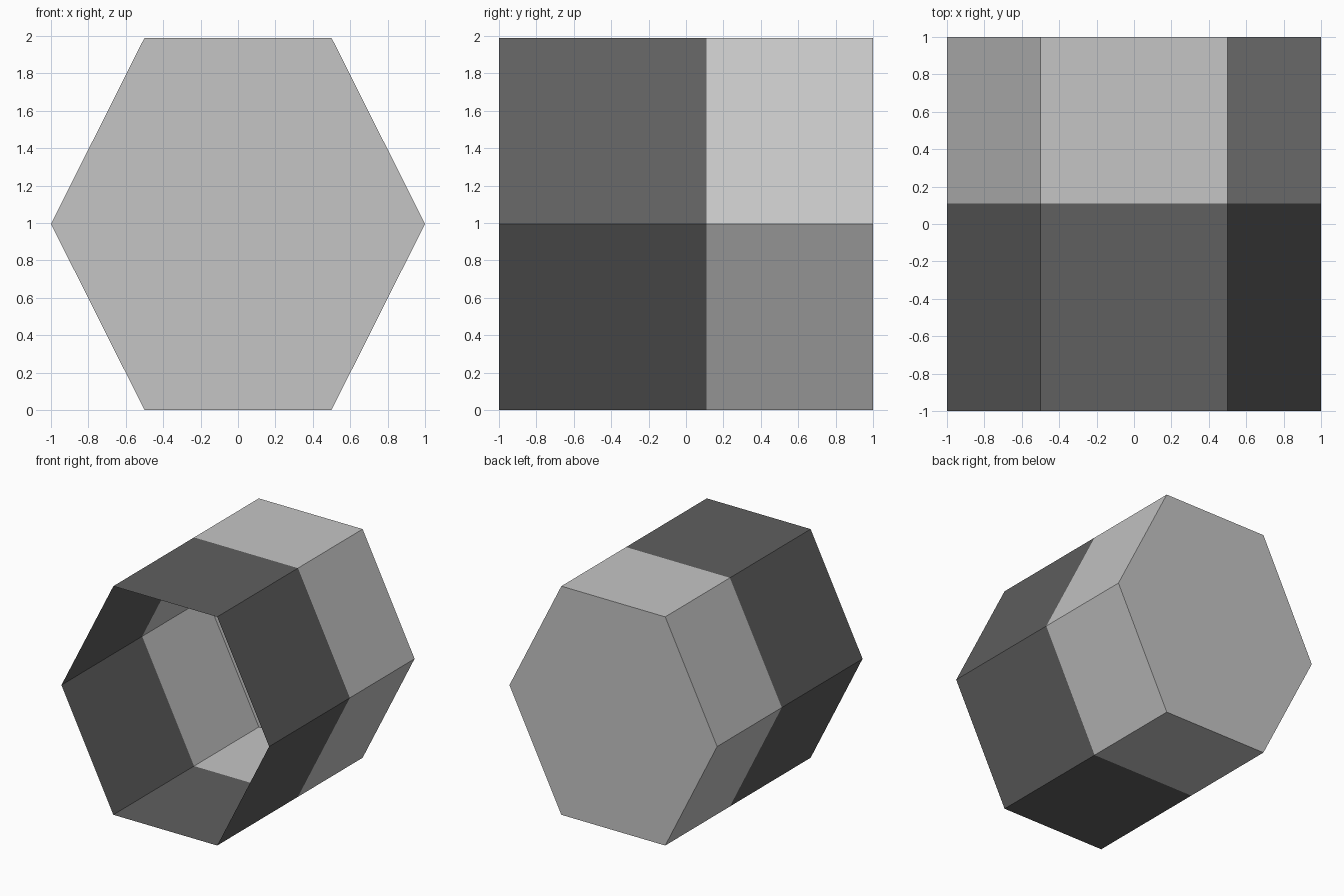
import bpy
import bmesh
from mathutils import Matrix, Vector

cube = bpy.data.objects.get("Cube")
if cube:
    bpy.data.objects.remove(cube, do_unlink=True)

HALF_HEIGHT = 0.995
FRONT, SEAM, BACK = -1.0, 0.11, 1.0


def make_material(name, value):
    mat = bpy.data.materials.new(name)
    mat.use_nodes = True
    colour = (value, value, value, 1.0)
    mat.diffuse_color = colour
    mat.node_tree.nodes["Principled BSDF"].inputs["Base Color"].default_value = colour
    return mat


# Closed six-sided tube, its flat sides at top and bottom
bm = bmesh.new()
bmesh.ops.create_cone(bm, cap_ends=True, segments=6, radius1=1, radius2=1,
                      depth=BACK - FRONT,
                      matrix=Matrix.Rotation(1.5707963, 4, "X") @ Matrix.Rotation(0.5235988, 4, "Z"))
if max(v.co.x for v in bm.verts) < 0.95:
    bmesh.ops.rotate(bm, verts=bm.verts, matrix=Matrix.Rotation(0.5235988, 3, "Y"))
height = max(v.co.z for v in bm.verts)
bmesh.ops.scale(bm, verts=bm.verts, vec=Vector((1, 1, HALF_HEIGHT / height)))
bmesh.ops.translate(bm, verts=bm.verts, vec=Vector((0, 0, HALF_HEIGHT)))
bmesh.ops.recalc_face_normals(bm, faces=bm.faces)

# Open mouth at the front
mouth = [f for f in bm.faces if f.calc_center_median().y < FRONT + 0.01]
bmesh.ops.delete(bm, geom=mouth, context="FACES_ONLY")

# Colour seam around the wall
bmesh.ops.bisect_plane(bm, geom=bm.verts[:] + bm.edges[:] + bm.faces[:],
                       plane_co=(0, SEAM, 0), plane_no=(0, 1, 0))
for face in bm.faces:
    face.material_index = int(face.calc_center_median().y > SEAM)

mesh = bpy.data.meshes.new("hexagonal_cup")
bm.to_mesh(mesh)
bm.free()
mesh.materials.append(make_material("dark grey", 0.115))
mesh.materials.append(make_material("light grey", 0.56))
cup = bpy.data.objects.new("hexagonal_cup", mesh)
bpy.context.collection.objects.link(cup)
